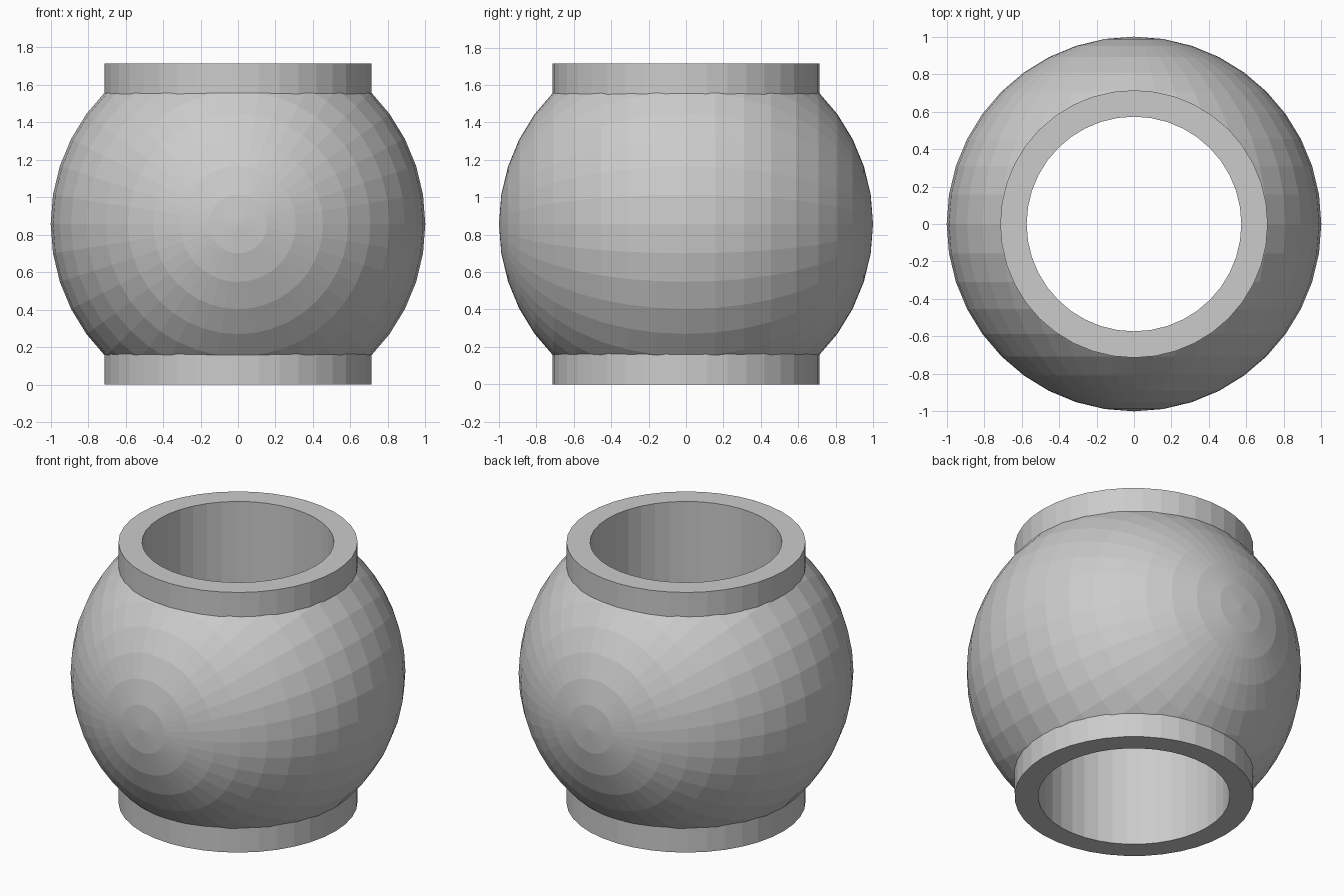
import bpy
from math import radians

old = bpy.data.objects.get("Cube")
if old:
    bpy.data.objects.remove(old, do_unlink=True)

HEIGHT, NECK, BORE, SIDES = 1.714, 0.714, 0.573, 40
MID = HEIGHT / 2

grey = bpy.data.materials.new("plain_grey")
grey.use_nodes = True
colour = (0.6, 0.6, 0.6, 1)
grey.diffuse_color = colour
grey.node_tree.nodes["Principled BSDF"].inputs["Base Color"].default_value = colour


def cylinder(name, radius, depth):
    bpy.ops.mesh.primitive_cylinder_add(
        vertices=SIDES, radius=radius, depth=depth, location=(0, 0, MID))
    ob = bpy.context.object
    ob.name = name
    ob.data.materials.append(grey)
    return ob


def combine(target, tool, operation):
    mod = target.modifiers.new(tool.name, "BOOLEAN")
    mod.operation, mod.solver, mod.object = operation, "EXACT", tool
    bpy.context.view_layer.objects.active = target
    bpy.ops.object.modifier_apply(modifier=mod.name)
    bpy.data.objects.remove(tool, do_unlink=True)


# Faceted round body with its poles at the front and back
bpy.ops.mesh.primitive_uv_sphere_add(
    segments=SIDES, ring_count=SIDES // 2, radius=1,
    location=(0, 0, MID), rotation=(radians(90), 0, 0))
body = bpy.context.object
body.name = "ball_body"
body.data.materials.append(grey)

# Collars at both ends, then the straight bore through everything
combine(body, cylinder("collars", NECK, HEIGHT), "UNION")
combine(body, cylinder("bore", BORE, HEIGHT + 1), "DIFFERENCE")
body.data.shade_flat()
